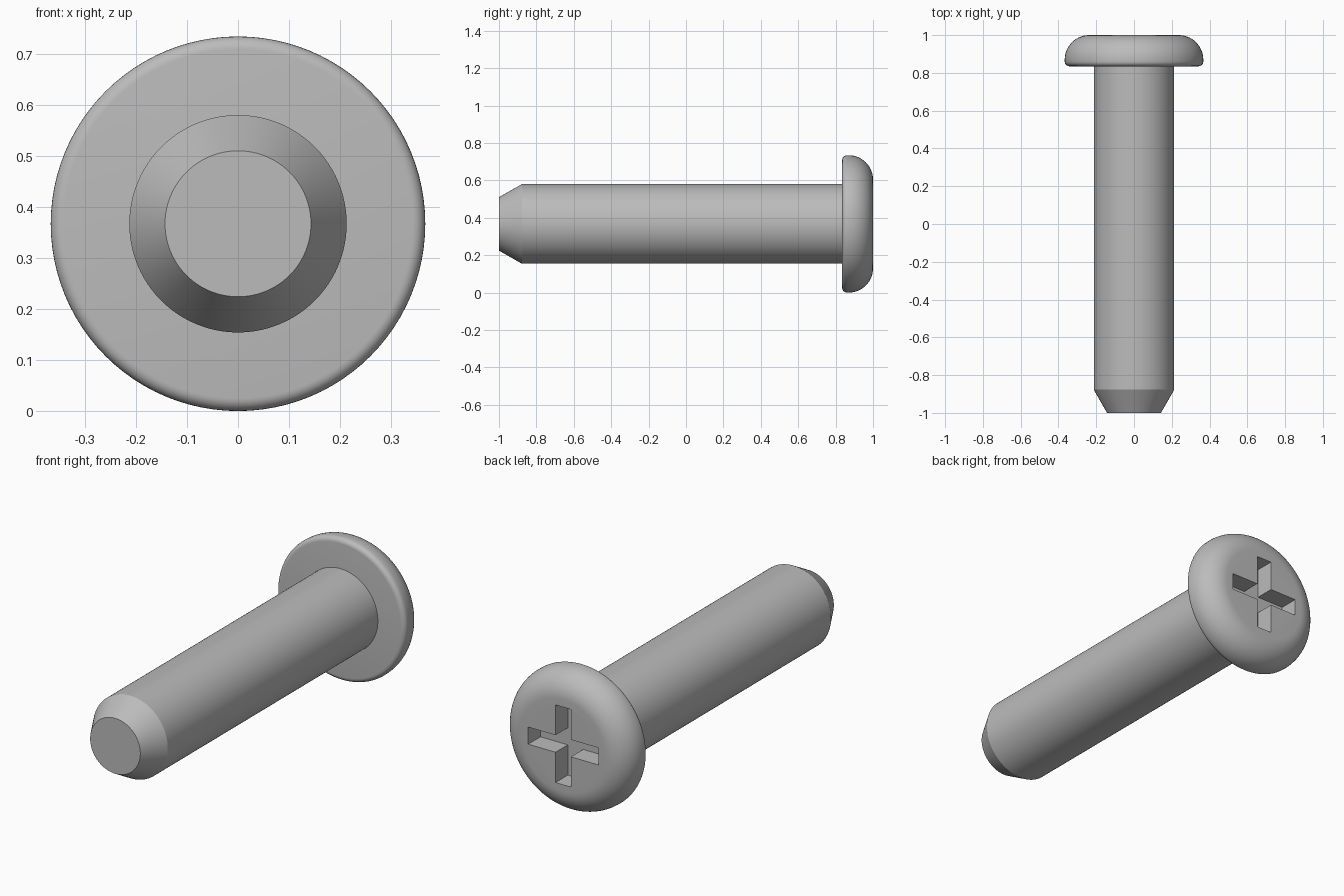
import bpy, bmesh, math
from mathutils import Matrix, Vector

AXIS_Z = 0.367
SEGMENTS = 96

cube = bpy.data.objects.get("Cube")
if cube:
    bpy.data.objects.remove(cube, do_unlink=True)

steel = bpy.data.materials.new("grey_steel")
steel.use_nodes = True
grey = (0.5, 0.5, 0.5, 1)
steel.diffuse_color = grey
steel.node_tree.nodes["Principled BSDF"].inputs["Base Color"].default_value = grey


def finish(bm, name):
    bmesh.ops.recalc_face_normals(bm, faces=bm.faces)
    mesh = bpy.data.meshes.new(name)
    bm.to_mesh(mesh)
    bm.free()
    mesh.materials.append(steel)
    obj = bpy.data.objects.new(name, mesh)
    bpy.context.collection.objects.link(obj)
    return obj


def lathe(name, profile):
    """Turn (radius, y) points about the long axis and cap both ends."""
    bm = bmesh.new()
    rings = []
    for r, y in profile:
        angles = [math.tau * i / SEGMENTS for i in range(SEGMENTS)]
        rings.append([bm.verts.new((r * math.cos(a), y, AXIS_Z + r * math.sin(a)))
                      for a in angles])
    for a, b in zip(rings, rings[1:]):
        for i in range(SEGMENTS):
            j = (i + 1) % SEGMENTS
            bm.faces.new((a[i], a[j], b[j], b[i]))
    bm.faces.new(rings[0])
    bm.faces.new(rings[-1])
    return finish(bm, name)


def arc(r, y, radius, start, end, steps):
    """Quarter-round points about the centre (r, y), angles in degrees."""
    angles = [math.radians(start + (end - start) * i / steps) for i in range(steps + 1)]
    return [(r + radius * math.cos(a), y + radius * math.sin(a)) for a in angles]


def smooth(obj, degrees):
    bpy.ops.object.select_all(action="DESELECT")
    obj.select_set(True)
    bpy.context.view_layer.objects.active = obj
    bpy.ops.object.shade_smooth_by_angle(angle=math.radians(degrees))


# Shaft with chamfered tip
shaft = lathe("shaft", [(0.143, -1), (0.213, -0.877), (0.213, 0.85)])
smooth(shaft, 20)

# Pan head with a small lower and a large upper rounding
head = lathe("head", arc(0.342, 0.86, 0.025, -90, 0, 6) + arc(0.237, 0.87, 0.13, 0, 90, 14))

# Cross-shaped drive recess
bm = bmesh.new()
arm, half, depth = 0.2, 0.044, 0.1
outline = []
for quarter in range(4):
    turn = Matrix.Rotation(quarter * math.pi / 2, 3, "Y")
    for x, z in ((arm, half), (arm, -half), (half, -half)):
        outline.append(bm.verts.new(turn @ Vector((x, 1 - depth, z)) + Vector((0, 0, AXIS_Z))))
base = bm.faces.new(outline)
solid = bmesh.ops.extrude_face_region(bm, geom=[base])
top = [v for v in solid["geom"] if isinstance(v, bmesh.types.BMVert)]
bmesh.ops.translate(bm, verts=top, vec=(0, depth + 0.1, 0))
cutter = finish(bm, "recess_cutter")
cutter.hide_render = True

cut = head.modifiers.new("drive_recess", "BOOLEAN")
cut.operation = "DIFFERENCE"
cut.solver = "EXACT"
cut.object = cutter
bpy.context.view_layer.objects.active = head
bpy.ops.object.modifier_apply(modifier=cut.name)
bpy.data.objects.remove(cutter, do_unlink=True)
smooth(head, 30)
